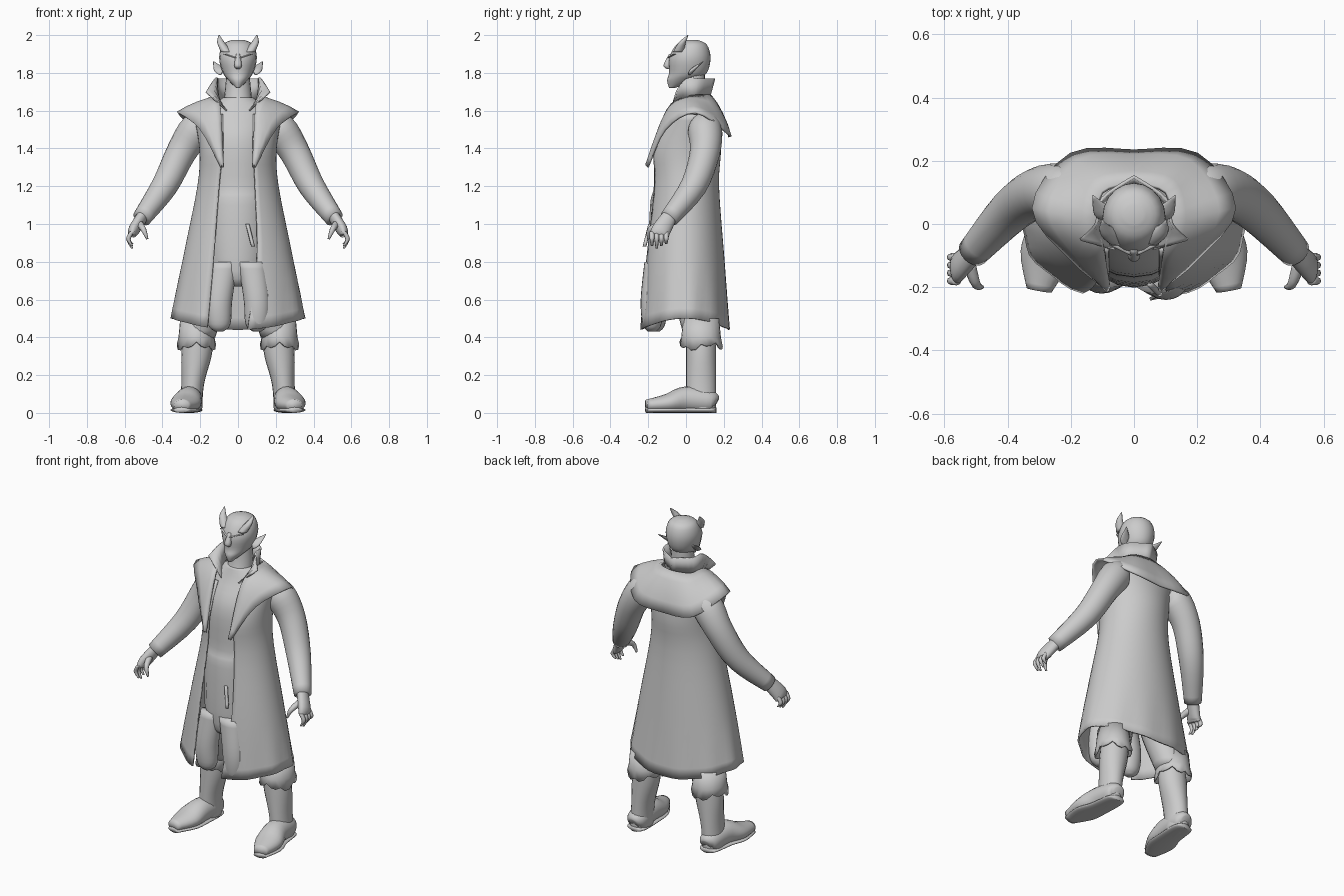
import bpy, bmesh, math
from mathutils import Vector

if "Cube" in bpy.data.objects:
    bpy.data.objects.remove(bpy.data.objects["Cube"])

grey = bpy.data.materials.new("plain_grey")
grey.use_nodes = True
colour = (.6, .6, .6, 1)
grey.diffuse_color = colour
grey.node_tree.nodes["Principled BSDF"].inputs["Base Color"].default_value = colour


def flow(keys, steps=4):
    """Pass a smooth spline through a few key tuples."""
    keys = [Vector(key) for key in keys]
    result = []
    for i in range(len(keys) - 1):
        start, end = keys[i], keys[i + 1]
        before, after = keys[max(i - 1, 0)], keys[min(i + 2, len(keys) - 1)]
        leave, arrive = (end - before) / 2, (after - start) / 2
        for step in range(steps):
            t = step / steps
            blend = t * t * (3 - 2 * t)
            result.append(start + (end - start) * blend
                          + leave * (t * (1 - t) ** 2) - arrive * (t * t * (1 - t)))
    return result + [keys[-1]]


def skin(name, rows, closed=False, mirror=False, thickness=0, caps=False):
    """Skin rows of points into a smooth surface."""
    bm = bmesh.new()
    verts = [[bm.verts.new(point) for point in row] for row in rows]
    count = len(rows[0])
    for lower, upper in zip(verts, verts[1:]):
        for i in range(count if closed else count - 1):
            j = (i + 1) % count
            bm.faces.new((lower[i], lower[j], upper[j], upper[i]))
    if caps:
        bm.faces.new(verts[0])
        bm.faces.new(verts[-1])
    bmesh.ops.recalc_face_normals(bm, faces=bm.faces)
    mesh = bpy.data.meshes.new(name)
    bm.to_mesh(mesh)
    bm.free()
    for face in mesh.polygons:
        face.use_smooth = True
    mesh.materials.append(grey)
    part = bpy.data.objects.new(name, mesh)
    bpy.context.collection.objects.link(part)
    if mirror:
        part.modifiers.new("Mirror", "MIRROR")
    if thickness:
        shell = part.modifiers.new("Solidify", "SOLIDIFY")
        shell.thickness, shell.offset = thickness, 0


def tube(name, keys, bent=False, mirror=True, segments=20):
    """Loft rings (x, y, z, width, depth if not round); bent rings follow the path."""
    rings = flow([key if len(key) == 5 else key + key[-1:] for key in keys])
    centres = [Vector((ring[0], ring[1], ring[2])) for ring in rings]
    rows = []
    for i, (centre, ring) in enumerate(zip(centres, rings)):
        side, other = Vector((1, 0, 0)), Vector((0, 1, 0))
        if bent:
            along = (centres[min(i + 1, len(rings) - 1)] - centres[max(i - 1, 0)]).normalized()
            side = (side - along * side.dot(along)).normalized()
            other = along.cross(side)
        angles = [math.tau * k / segments for k in range(segments)]
        rows.append([centre + side * (ring[3] * math.cos(a)) + other * (ring[4] * math.sin(a))
                     for a in angles])
    skin(name, rows, closed=True, mirror=mirror, caps=True)


def profile(name, levels):
    """Upright loft from levels (height, front, back, half width)."""
    tube(name, [(0, (front + back) / 2, z, half, (back - front) / 2)
                for z, front, back, half in levels], mirror=False)


# Long open coat: height, half width, front, back, right edge, left edge
rows, steps = [], 48
for z, half, front, back, right, left in flow([
        (.44, .35, -.24, .23, -.16, .05), (.8, .29, -.22, .2, -.13, .1),
        (1.2, .21, -.18, .17, -.1, .09), (1.4, .2, -.18, .18, -.08, .08),
        (1.58, .23, -.09, .16, -.08, .08)]):
    start = math.asin(left / half)
    end = math.tau + math.asin(right / half)
    skirt = max(0, .8 - z)
    row = []
    for k in range(steps + 1):
        a = start + (end - start) * k / steps
        fold = 1 + skirt * math.cos(a * 11) / 25
        row.append((half * math.sin(a) * fold,
                    (front + back) / 2 - (back - front) / 2 * math.cos(a) * fold,
                    z + skirt * math.sin(a) ** 2 / 6))
    rows.append(row)
skin("coat", rows, thickness=.01)

# Shoulder cape with lapels, half outlines from the back to the front
neckline = flow([(0, .13, 1.68), (.1, .1, 1.68), (.11, 0, 1.67), (.09, -.1, 1.6), (.08, -.2, 1.3)])
hem = flow([(0, .23, 1.46), (.2, .22, 1.48), (.32, .05, 1.59), (.2, -.11, 1.5), (.09, -.2, 1.3)])
rows = []
for step in range(5):
    t = step / 4
    swell = t * (1 - t) / 20
    rows.append([inner.lerp(outer, t) + Vector((0, outer.y * 4, 1)) * swell
                 for inner, outer in zip(neckline, hem)])
skin("shoulder_cape", rows, mirror=True, thickness=.012)

# Standing collar with flared points
base = flow([(0, .12, 1.66), (.1, .06, 1.66), (.1, 0, 1.65), (.06, -.08, 1.6)])
rim = flow([(0, .15, 1.77), (.1, .08, 1.77), (.12, 0, 1.77), (.17, -.05, 1.7)])
skin("collar", [base, rim], mirror=True, thickness=.01)

# Tunic, neck and rounded tails on either side of the front arch
profile("tunic", [(.67, -.16, .05, .08), (.75, -.2, .12, .16), (1.1, -.19, .14, .18),
                  (1.2, -.17, .14, .18), (1.45, -.16, .15, .18), (1.6, -.08, .12, .16),
                  (1.67, -.05, .1, .08)])
profile("neck", [(1.6, -.07, .1, .08), (1.7, -.04, .1, .07), (1.8, -.03, .1, .06)])
for side, x, y in (("right", -.1, -.16), ("left", .1, -.18)):
    tube("tunic_tail_" + side, [(x, y, .43, .02), (x, y, .47, .06, .05),
                                (x, y, .6, .07, .06), (x * .7, y, .8, .07, .04)], mirror=False)
tube("belt_end", [(.05, -.19, 1, .01), (.08, -.22, .88, .01)], mirror=False, segments=8)

# Head, face and pointed chin
profile("head", [(1.72, -.09, -.06, .01), (1.76, -.1, .05, .05), (1.8, -.09, .11, .08),
                 (1.88, -.09, .13, .1), (1.95, -.05, .11, .08), (1.975, 0, .06, .03)])
tube("nose", [(0, -.08, 1.9, .01), (0, -.1, 1.84, .02), (0, -.09, 1.82, .01)],
     mirror=False, segments=10)
tube("brow", [(.01, -.09, 1.88, .01), (.07, -.06, 1.9, .01)], segments=8)
tube("horn", [(.06, -.04, 1.91, .03), (.09, -.02, 1.96, .02), (.1, .01, 2, .003)], segments=10)
tube("ear", [(.08, .03, 1.81, .03, .01), (.1, .04, 1.82, .03, .01), (.13, .09, 1.86, .002)],
     bent=True, segments=10)

# Sleeves, hands, fingers and thumbs
tube("sleeve", [(.17, .09, 1.53, .06), (.22, .1, 1.5, .09), (.3, .1, 1.38, .08),
                (.39, .04, 1.2, .07), (.51, -.09, 1.03, .05)], bent=True)
tube("hand", [(.5, -.08, 1.05, .03, .04), (.55, -.13, .97, .03, .05), (.56, -.14, .94, .02, .05)],
     bent=True)
for finger in range(4):
    y = -.18 + finger / 40
    tip = .87 + abs(finger - 1) / 80
    tube("finger_" + str(finger + 1), [(.56, y, .96, .014), (.58, y, .92, .012), (.56, y, tip, .006)],
         segments=8)
tube("thumb", [(.52, -.13, 1, .02), (.5, -.19, .97, .015), (.48, -.2, .92, .006)],
     bent=True, segments=8)

# Trouser legs with ragged cuffs
tube("trouser_leg", [(.1, 0, .82, .09), (.16, .04, .6, .1), (.21, .08, .4, .09)])
rows = []
for z, radius, ragged in ((.5, .09, 0), (.4, .1, 0), (.35, .11, 1)):
    row = []
    for k in range(24):
        a = math.tau * k / 24
        tear = ragged * (math.sin(a * 3) + math.cos(a * 8)) / 80
        row.append((.22 + radius * .9 * math.cos(a), .08 + radius * math.sin(a), z + tear))
    rows.append(row)
skin("trouser_cuff", rows, closed=True, mirror=True, thickness=.01)

# Boots
tube("boot_shaft", [(.21, .08, .4, .08), (.22, .08, .3, .08), (.24, .08, .15, .06, .08),
                    (.25, .08, .01, .06, .08)])
foot = [(.25, .16, .05, .03, .03), (.25, .13, .06, .06, .06), (.26, 0, .07, .07, .07),
        (.28, -.1, .05, .08, .05), (.3, -.21, .04, .04, .03)]
tube("boot_foot", foot, bent=True)
tube("boot_sole", [(x, y, .015, width, .015) for x, y, z, width, depth in foot], bent=True)
